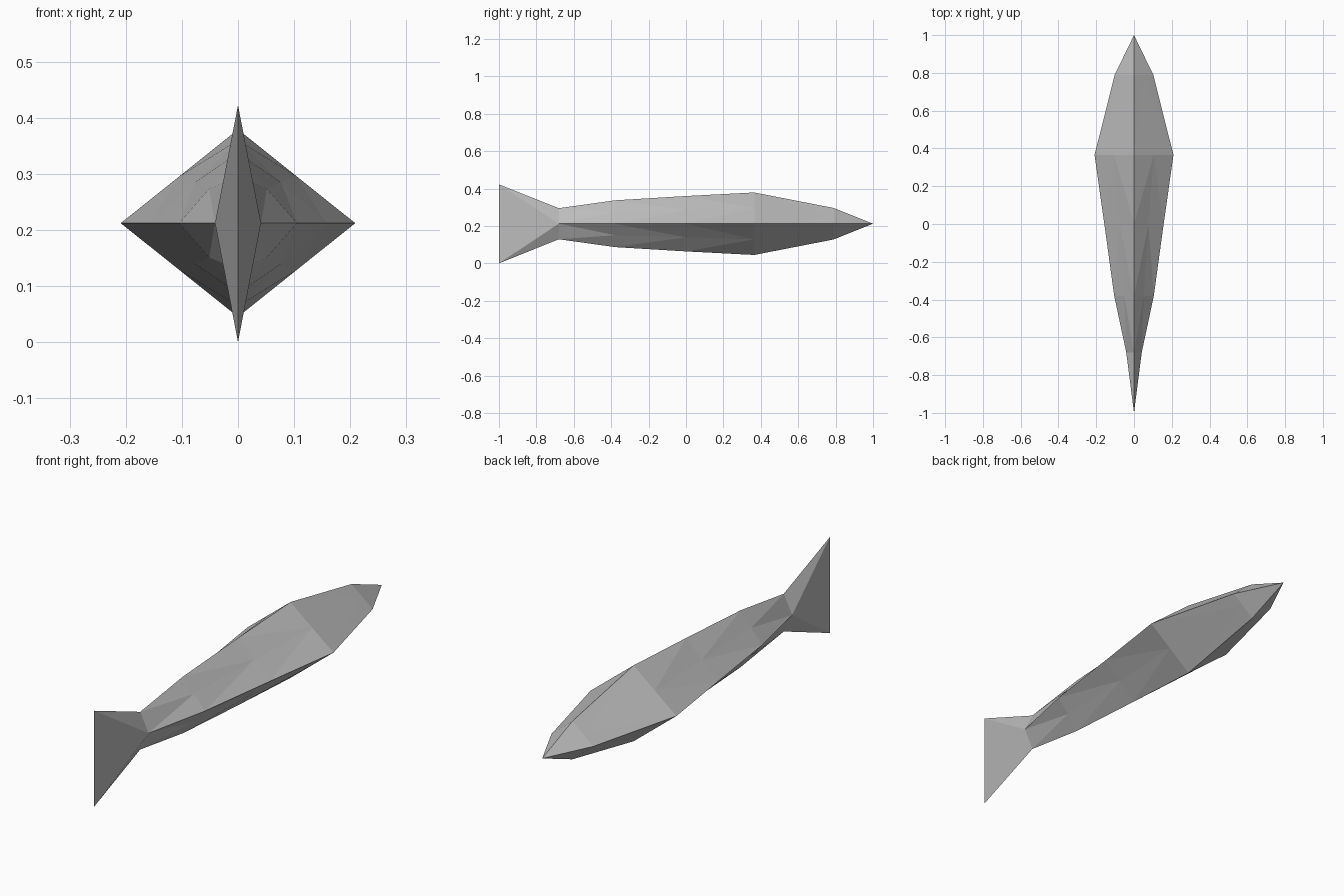
import bpy, bmesh

cube = bpy.data.objects.get("Cube")
if cube:
    bpy.data.objects.remove(cube, do_unlink=True)

MID = 0.212  # height of the centre line

grey = bpy.data.materials.new("plain_grey")
grey.use_nodes = True
grey.diffuse_color = (0.5, 0.5, 0.5, 1)
grey.node_tree.nodes["Principled BSDF"].inputs["Base Color"].default_value = (0.5, 0.5, 0.5, 1)


def ring(bm, y, w, h, dent=1.0):
    """Diamond section with a vertex in the middle of each side."""
    m = 0.5 * dent
    shape = [(1, 0), (m, m), (0, 1), (-m, m), (-1, 0), (-m, -m), (0, -1), (m, -m)]
    return [bm.verts.new((w * a, y, MID + h * b)) for a, b in shape]


def bridge(bm, a, b):
    """Join two rings with triangles, diagonals mirrored left to right and top to bottom."""
    n = len(a)
    for i in range(n):
        j = (i + 1) % n
        if i % 2:
            bm.faces.new((a[i], a[j], b[i]))
            bm.faces.new((a[j], b[j], b[i]))
        else:
            bm.faces.new((a[i], a[j], b[j]))
            bm.faces.new((a[i], b[j], b[i]))


def finish(bm, name):
    bmesh.ops.recalc_face_normals(bm, faces=bm.faces[:])
    mesh = bpy.data.meshes.new(name)
    bm.to_mesh(mesh)
    bm.free()
    mesh.materials.append(grey)
    obj = bpy.data.objects.new(name, mesh)
    bpy.context.collection.objects.link(obj)
    return obj


# Body: faceted diamond sections from the tail root to the pointed nose
STATIONS = [(-0.68, 0.041, 0.083, 1.0), (-0.38, 0.105, 0.125, 0.98),
            (0.0, 0.157, 0.148, 0.98), (0.365, 0.209, 0.167, 1.0),
            (0.79, 0.102, 0.084, 1.0)]
bm = bmesh.new()
rings = [ring(bm, *s) for s in STATIONS]
for a, b in zip(rings, rings[1:]):
    bridge(bm, a, b)
nose = bm.verts.new((0, 1, MID))
last = rings[-1]
for i in range(len(last)):
    bm.faces.new((last[i], last[(i + 1) % len(last)], nose))
finish(bm, "fish_body")

# Tail fin: the root diamond pinches into a tall upright trailing edge
bm = bmesh.new()
y, w, h, _ = STATIONS[0]
root_top = bm.verts.new((0, y, MID + h))
root_low = bm.verts.new((0, y, MID - h))
tip_top = bm.verts.new((0, -1, 2 * MID - 0.002))
tip_low = bm.verts.new((0, -1, 0))
for side in (1, -1):
    root = bm.verts.new((side * w, y, MID))
    bm.faces.new((root, root_top, tip_top))
    bm.faces.new((root, tip_top, tip_low))
    bm.faces.new((root, tip_low, root_low))
finish(bm, "tail_fin")
